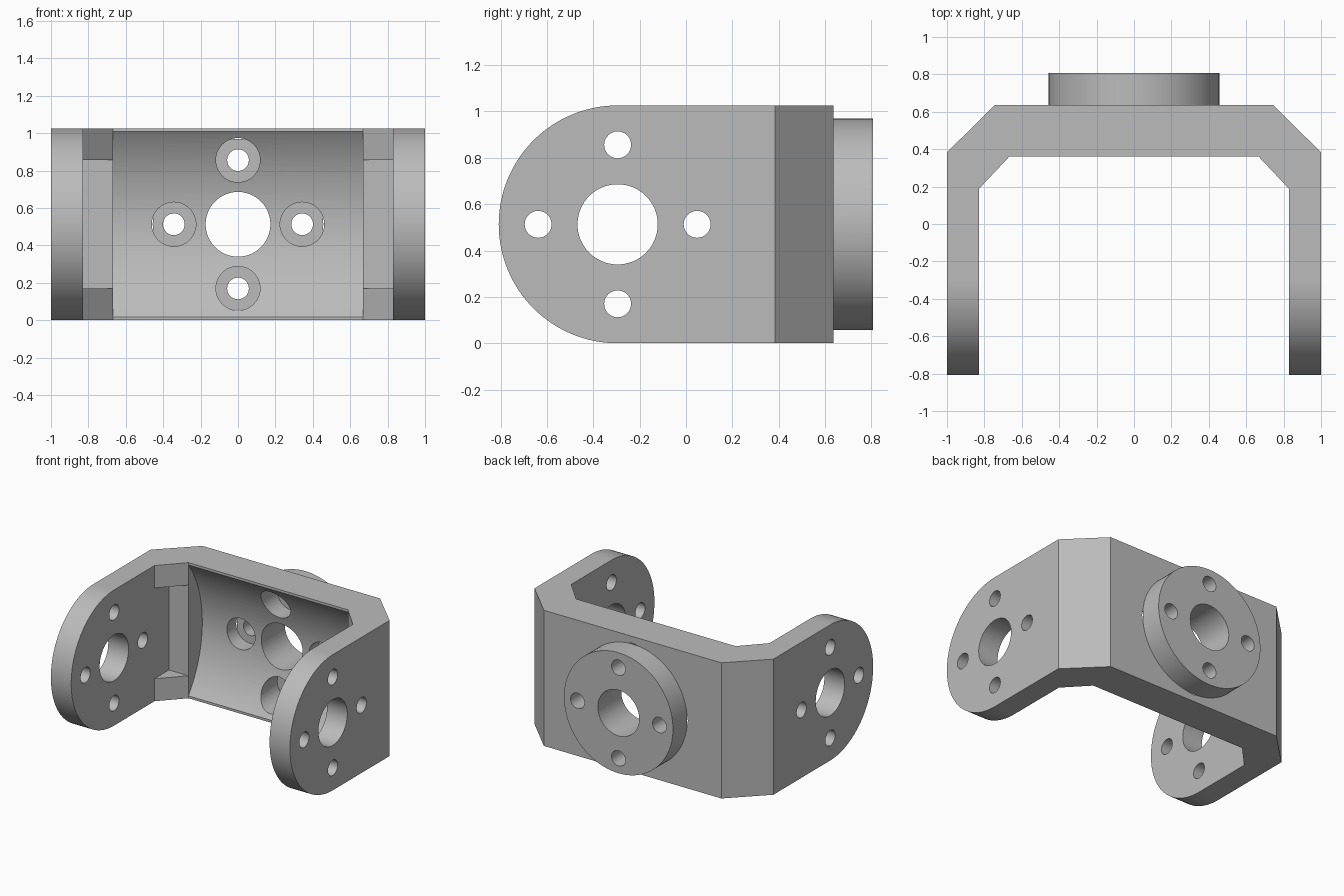
import bpy, math
from mathutils import Matrix, Vector

if "Cube" in bpy.data.objects:
    bpy.data.objects.remove(bpy.data.objects["Cube"])

H = 1.026            # bracket height
MID = H / 2          # height of every hole axis
PIVOT_Y = -0.295     # pivot axis of the arms
BACK_Y = 0.637       # back face of the bridge
END_Y = 0.807        # back face of the round boss
BOLT_R = 0.343       # bolt circle radius

grey = bpy.data.materials.new("satin grey")
grey.use_nodes = True
colour = (0.5, 0.5, 0.5, 1)
grey.diffuse_color = colour
grey.node_tree.nodes["Principled BSDF"].inputs["Base Color"].default_value = colour


def prism(name, points, depth, matrix):
    """Extrude a counter-clockwise outline along its local z, then place it."""
    n = len(points)
    verts = [matrix @ Vector((x, y, z)) for z in (0, depth) for x, y in points]
    faces = [tuple(reversed(range(n))), tuple(range(n, 2 * n))]
    faces += [(i, (i + 1) % n, n + (i + 1) % n, n + i) for i in range(n)]
    mesh = bpy.data.meshes.new(name)
    mesh.from_pydata(verts, [], faces)
    mesh.materials.append(grey)
    obj = bpy.data.objects.new(name, mesh)
    bpy.context.collection.objects.link(obj)
    return obj


def circle(r, n, start=0.0, sweep=2 * math.pi):
    return [(r * math.cos(start + sweep * i / n), r * math.sin(start + sweep * i / n))
            for i in range(n)]


# Local (x, y, z) -> world (y, z, x), and -> world (z, x, y)
ALONG_X = Matrix(((0, 0, 1, 0), (1, 0, 0, 0), (0, 1, 0, 0), (0, 0, 0, 1)))
ALONG_Y = Matrix(((0, 1, 0, 0), (0, 0, 1, 0), (1, 0, 0, 0), (0, 0, 0, 1)))


def rod_x(name, r, y, z, x0, x1, n=64):
    return prism(name, circle(r, n), x1 - x0, Matrix.Translation((x0, y, z)) @ ALONG_X)


def rod_y(name, r, x, z, y0, y1, n=64):
    return prism(name, circle(r, n), y1 - y0, Matrix.Translation((x, y0, z)) @ ALONG_Y)


def boolean(target, tool, operation="DIFFERENCE"):
    mod = target.modifiers.new(tool.name, "BOOLEAN")
    mod.operation, mod.solver, mod.object = operation, "EXACT", tool
    bpy.ops.object.modifier_apply(modifier=mod.name)
    bpy.data.objects.remove(tool)


# U-shaped body with chamfered corners
right = [(1, -0.9), (1, 0.383), (0.743, BACK_Y)]
inner = [(0.667, 0.36), (0.83, 0.187), (0.83, -0.9)]
outline = right + [(-x, y) for x, y in reversed(right)]
outline += [(-x, y) for x, y in reversed(inner)] + inner
bracket = prism("bracket", outline, H, Matrix())
bpy.context.view_layer.objects.active = bracket
bracket.select_set(True)

# Rounded arm ends
side = [(PIVOT_Y + a, MID + b) for a, b in circle(MID, 64, math.pi / 2, math.pi)]
side += [(PIVOT_Y, 0), (1, 0), (1, H)]
boolean(bracket, prism("arm_rounding", side, 2.4, Matrix.Translation((-1.2, 0, 0)) @ ALONG_X),
        "INTERSECT")

# Corner pockets between the upper and lower gussets
pocket = [(-0.83, -0.6), (0.83, -0.6), (0.83, 0.36), (-0.83, 0.36)]
boolean(bracket, prism("corner_pocket", pocket, H - 0.34, Matrix.Translation((0, 0, 0.17))))

# Curved recess swept around the pivot axis
boolean(bracket, rod_x("swing_recess", 0.821, PIVOT_Y, MID, -0.667, 0.667, 160))

# Round boss on the back
boolean(bracket, rod_y("boss", 0.456, 0, MID, BACK_Y - 0.05, END_Y, 96), "UNION")

# Centre and bolt holes through the arms and the bridge
boolean(bracket, rod_x("arm_centre_hole", 0.173, PIVOT_Y, MID, -1.2, 1.2))
boolean(bracket, rod_y("bridge_centre_hole", 0.173, 0, MID, 0.2, 1))
for a, b in ((1, 0), (0, 1), (-1, 0), (0, -1)):
    a, b = a * BOLT_R, b * BOLT_R
    boolean(bracket, rod_x("arm_bolt_hole", 0.058, PIVOT_Y + a, MID + b, -1.2, 1.2, 32))
    boolean(bracket, rod_y("counterbore", 0.118, a, MID + b, 0.2, BACK_Y, 48))
    boolean(bracket, rod_y("bridge_bolt_hole", 0.058, a, MID + b, 0.2, 1, 32))

# Smooth curved walls, crisp edges, flat faces kept flat
bpy.ops.object.shade_smooth_by_angle(angle=math.radians(25))
weighted = bracket.modifiers.new("flat_face_normals", "WEIGHTED_NORMAL")
weighted.keep_sharp = True
